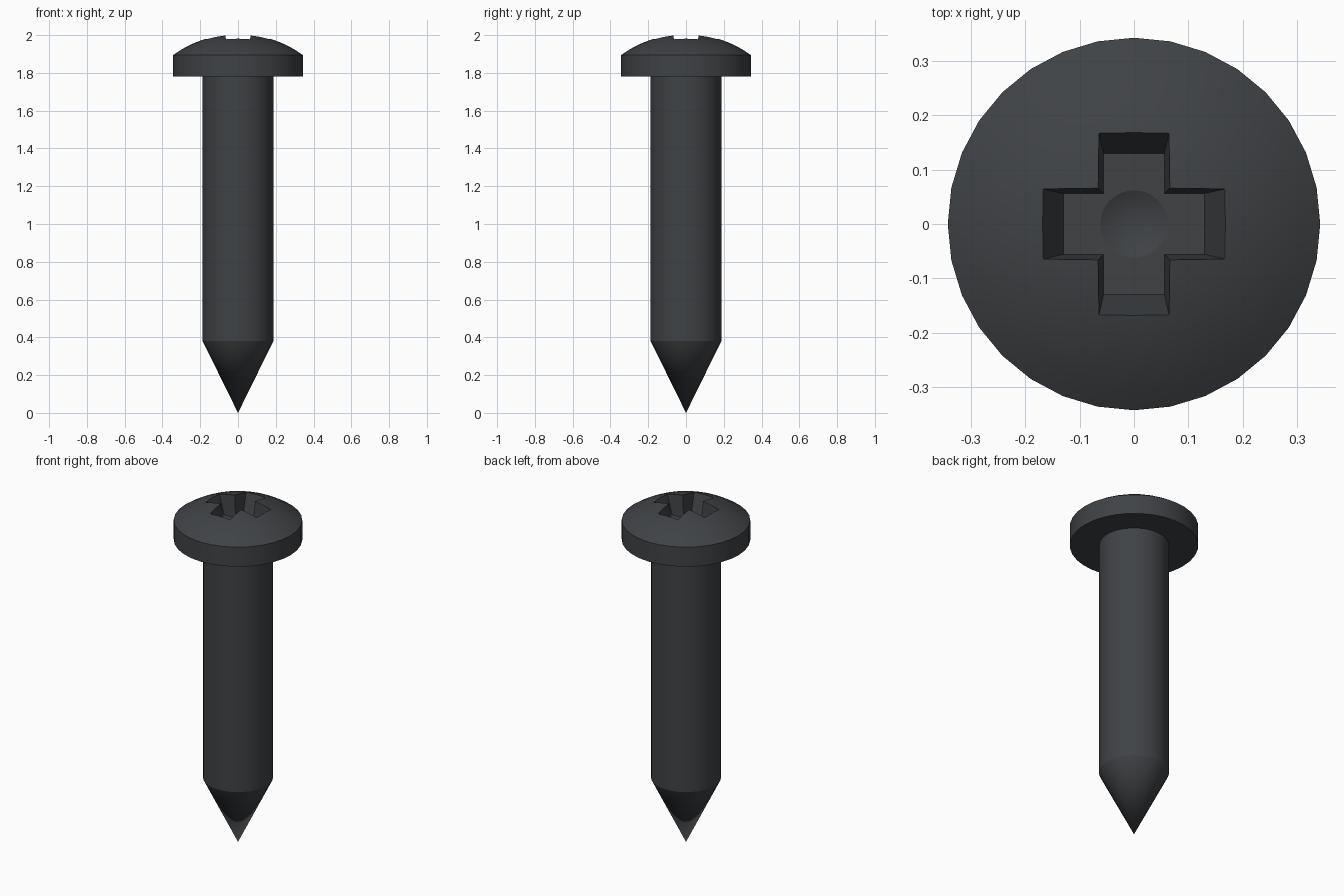
import bpy, bmesh, math

if "Cube" in bpy.data.objects:
    bpy.data.objects.remove(bpy.data.objects["Cube"])


def finish(bm, name):
    bmesh.ops.remove_doubles(bm, verts=bm.verts, dist=1e-5)
    bmesh.ops.recalc_face_normals(bm, faces=bm.faces)
    mesh = bpy.data.meshes.new(name)
    bm.to_mesh(mesh)
    bm.free()
    obj = bpy.data.objects.new(name, mesh)
    bpy.context.collection.objects.link(obj)
    return obj


def lathe(name, profile, steps=32):
    bm = bmesh.new()
    verts = [bm.verts.new((r, 0, z)) for r, z in profile]
    edges = [bm.edges.new(p) for p in zip(verts, verts[1:])]
    bmesh.ops.spin(bm, geom=verts + edges, cent=(0, 0, 0), axis=(0, 0, 1),
                   angle=2 * math.pi, steps=steps, use_merge=False)
    return finish(bm, name)


# Screw body: point, shank, flat rim and domed head
RIM_R, RIM_Z, APEX = 0.343, 1.895, 2.006
h = APEX - RIM_Z
R = (RIM_R ** 2 + h ** 2) / (2 * h)
full = math.asin(RIM_R / R)
dome = [(R * math.sin(full * i / 8), APEX - R + R * math.cos(full * i / 8))
        for i in range(8, 0, -1)] + [(0, APEX)]
screw = lathe("screw", [(0, 0), (0.187, 0.38), (0.187, 1.78), (RIM_R, 1.78)] + dome)

# Tapered cross recess cutter
FLOOR = 1.87
bm = bmesh.new()
rings = []
for z, a, w in ((FLOOR, 0.13, 0.056), (2.05, 0.192, 0.070)):
    ring = []
    for k in range(4):
        c, s = round(math.cos(k * math.pi / 2)), round(math.sin(k * math.pi / 2))
        for x, y in ((a, -w), (a, w), (w, w)):
            ring.append(bm.verts.new((c * x - s * y, s * x + c * y, z)))
    rings.append(ring)
    bm.faces.new(ring)
for i in range(12):
    j = (i + 1) % 12
    bm.faces.new((rings[0][i], rings[0][j], rings[1][j], rings[1][i]))
cross = finish(bm, "cross_cutter")

# Shallow conical pit cutter at the recess floor
pit = lathe("pit_cutter", [(0, FLOOR - 0.03), (0.062, FLOOR), (0.062, FLOOR + 0.02),
                           (0, FLOOR + 0.02)])

bpy.context.view_layer.objects.active = screw
screw.select_set(True)
for cutter in (cross, pit):
    cutter.hide_render = True
    mod = screw.modifiers.new("recess", 'BOOLEAN')
    mod.operation = 'DIFFERENCE'
    mod.solver = 'EXACT'
    mod.object = cutter
    bpy.ops.object.modifier_apply(modifier=mod.name)
    bpy.data.objects.remove(cutter)

# Dark metal finish
mat = bpy.data.materials.new("dark_metal")
mat.diffuse_color = (0.05, 0.055, 0.06, 1)
mat.use_nodes = True
mat.node_tree.nodes["Principled BSDF"].inputs["Base Color"].default_value = mat.diffuse_color
screw.data.materials.clear()
screw.data.materials.append(mat)
bpy.ops.object.shade_smooth_by_angle(angle=math.radians(24))
